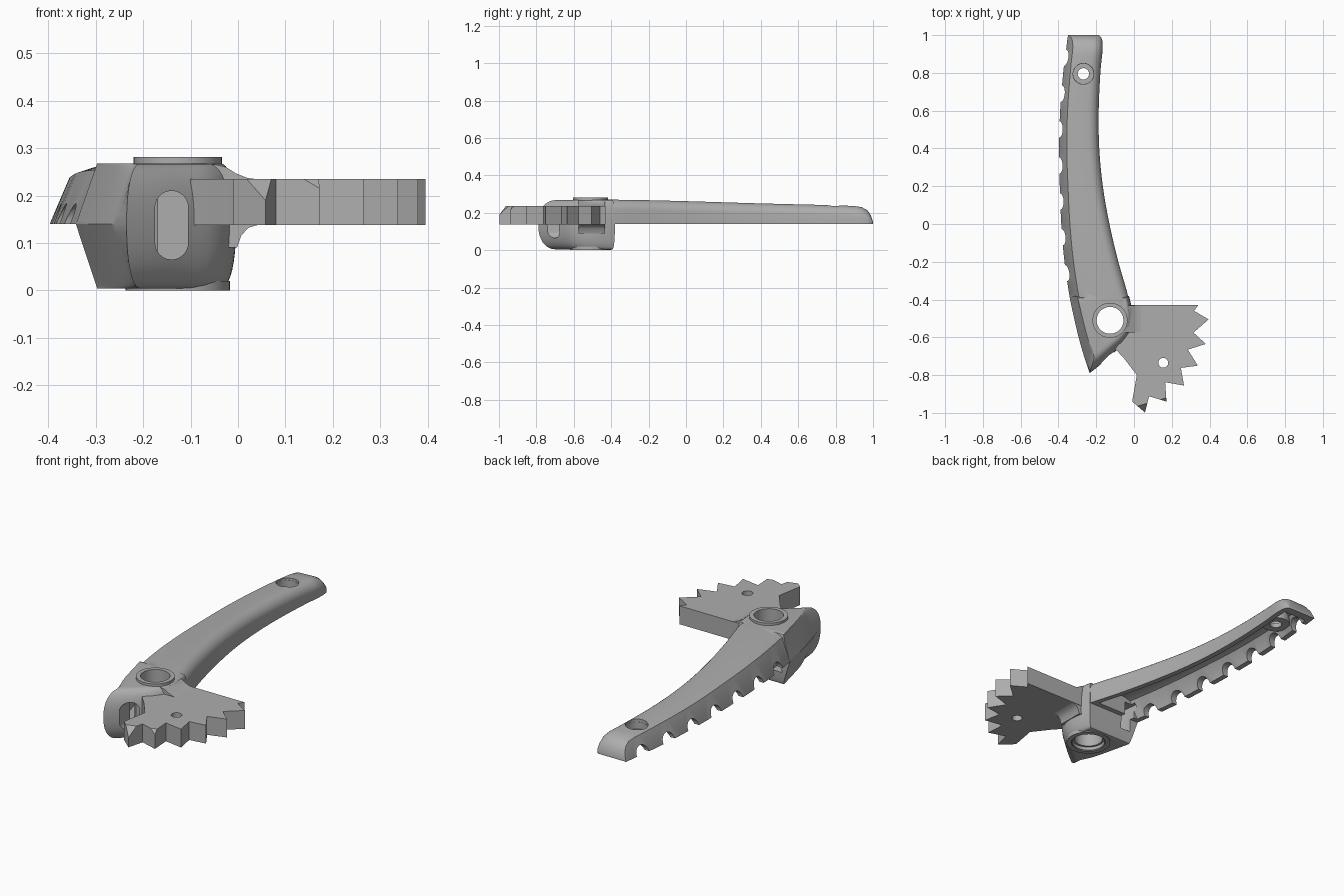
import bpy, bmesh, math
from mathutils import Vector

cube = bpy.data.objects.get("Cube")
if cube:
    bpy.data.objects.remove(cube, do_unlink=True)

grey = bpy.data.materials.new("plain_grey")
grey.use_nodes = True
tone = (0.42, 0.42, 0.42, 1)
grey.diffuse_color = tone
grey.node_tree.nodes["Principled BSDF"].inputs["Base Color"].default_value = tone


def loft(name, rings, wrap=False):
    """Skin a row of equal point rings; cap the ends unless it wraps."""
    bm = bmesh.new()
    rows = [[bm.verts.new(p) for p in ring] for ring in rings]
    n = len(rows[0])
    pairs = list(zip(rows, rows[1:])) + ([(rows[-1], rows[0])] if wrap else [])
    for a, b in pairs:
        for i in range(n):
            j = (i + 1) % n
            bm.faces.new((a[i], a[j], b[j], b[i]))
    if not wrap:
        bm.faces.new(rows[0])
        bm.faces.new(rows[-1])
    bmesh.ops.recalc_face_normals(bm, faces=bm.faces)
    mesh = bpy.data.meshes.new(name)
    bm.to_mesh(mesh)
    bm.free()
    mesh.materials.append(grey)
    ob = bpy.data.objects.new(name, mesh)
    bpy.context.collection.objects.link(ob)
    return ob


def spline(points, steps):
    """Catmull-Rom resampling of tuples of any length."""
    pts = [Vector(p) for p in points]
    out = []
    for i in range(len(pts) - 1):
        a, b = pts[max(i - 1, 0)], pts[i]
        c, d = pts[i + 1], pts[min(i + 2, len(pts) - 1)]
        for s in range(steps):
            t = s / steps
            out.append(0.5 * (2 * b + (c - a) * t + (2 * a - 5 * b + 4 * c - d) * t ** 2
                              + (3 * b - a - 3 * c + d) * t ** 3))
    return out + [pts[-1]]


def circle(x, y, z, r, n=48):
    return [(x + r * math.cos(k * math.tau / n), y + r * math.sin(k * math.tau / n), z)
            for k in range(n)]


def upright(name, x, y, r, z0, z1):
    return loft(name, [circle(x, y, z0, r), circle(x, y, z1, r)])


def prism(name, outline, z0, z1):
    return loft(name, [[(x, y, z) for x, y in outline] for z in (z0, z1)])


def prism_y(name, outline, y0, y1):
    return loft(name, [[(x, y, z) for x, z in outline] for y in (y0, y1)])


def combine(target, tool, operation):
    mod = target.modifiers.new("combine", "BOOLEAN")
    mod.operation, mod.solver, mod.object = operation, "EXACT", tool
    bpy.ops.object.select_all(action="DESELECT")
    bpy.context.view_layer.objects.active = target
    target.select_set(True)
    bpy.ops.object.modifier_apply(modifier=mod.name)
    bpy.data.objects.remove(tool, do_unlink=True)


# Arm stations: y, left edge, right edge, top height
BASE = 0.14
stations = spline([
    (-.55, -.305, -.012, .269), (-.4, -.338, -.027, .27), (-.2, -.368, -.083, .267),
    (0, -.385, -.13, .262), (.2, -.393, -.165, .256), (.4, -.397, -.184, .25),
    (.6, -.391, -.187, .245), (.8, -.375, -.178, .24), (.9, -.363, -.168, .236)], 4)
tail = [(.94, -.357, -.166, .23), (.97, -.354, -.168, .213),
        (.988, -.351, -.173, .188), (1.0, -.35, -.185, .15)]


def section(y, left, right, top, inset=0, low=BASE):
    """Slanted left flank, slightly crowned top, rounded right shoulder."""
    rise = (top - BASE) / 0.12
    top -= inset
    left, right = left + inset, right - inset
    rad = min(0.055, (top - BASE) * 0.8)
    pts = [(left, low), (left, BASE + .001), (left + .045 * rise, top - .014 * rise),
           (left + .075 * rise, top - .004 * rise)]
    for k in range(9):
        a = math.pi / 2 * (1 - k / 8)
        pts.append((right - rad + rad * math.cos(a), top - rad + rad * math.sin(a)))
    pts.append((right, low))
    return [(x, y, z) for x, z in pts]


arm = loft("lever_arm", [section(*s) for s in stations + [Vector(t) for t in tail]])

# Hub: right and front run, then left run; x, y, shift at top and bottom
front = spline([(-.235, -.79, .03, .1), (-.17, -.738, -.025, .06), (-.1, -.675, -.035, .045),
                (-.045, -.622, -.04, .03), (-.012, -.56, -.04, .01), (-.004, -.5, -.035, 0),
                (-.012, -.44, -.03, 0), (-.027, -.38, -.02, -.015)], 3)
flank = spline([(-.342, -.38, .045, -.015), (-.317, -.5, .045, 0), (-.288, -.62, .045, .01),
                (-.26, -.715, .045, .05)], 3)
hub_rings = []
for i in range(21):
    t = math.sin(math.pi * (i / 20 - .5))
    f = 1 - max(0, 1 - abs(t) ** 2.3) ** (1 / 2.3)
    z = BASE + t * (.136 if t < 0 else .128)
    hub_rings.append([(x + dx * f, y + dy * f, z) for x, y, dx, dy in front]
                     + [(x + dx * abs(t), y + dy * f, z) for x, y, dx, dy in flank])
hub = loft("hub", hub_rings)
combine(arm, hub, "UNION")

# Blended neck between hub and toothed plate
neck = prism_y("neck", [(-.1, .266), (-.05, .266), (-.025, .26), (-.005, .247), (.02, .237),
                        (.045, .234), (.045, .139), (.022, .132), (.007, .116), (-.002, .09),
                        (-.1, .09)], -.575, -.432)
combine(arm, neck, "UNION")

# Hollow underside
inner = [s for s in stations if s[0] > -.37] + [Vector((.955, -.355, -.166, .228))]
combine(arm, loft("hollow", [section(*s, inset=.028, low=.1) for s in inner]), "DIFFERENCE")

# Pivot bore and end screw hole
PX, PY = -.127, -.51
EX, EY = -.268, .795
combine(arm, upright("bore", PX, PY, .082, -.1, .4), "DIFFERENCE")
combine(arm, upright("screw_hole", EX, EY, .055, .1, .4), "DIFFERENCE")

# Cable slot in the nose and the passage behind it
slot_shape = []
for k in range(26):
    a = math.pi * (k if k < 13 else k - 1) / 12
    slot_shape.append((-.14 + .035 * math.cos(a), (.175 if k < 13 else .1) + .035 * math.sin(a)))
combine(arm, prism_y("slot", slot_shape, -.9, -.61), "DIFFERENCE")
passage = [(-.16, -.66), (-.232, -.62), (-.285, -.45), (-.3, -.33), (-.24, -.33),
           (-.228, -.45), (-.2, -.58), (-.16, -.62)]
combine(arm, prism("passage", passage, .07, .21), "DIFFERENCE")

# Finger notches along the left rim
for k in range(7):
    y = .88 - .19 * k
    ring = circle(y, BASE, 0, .043, 32)
    notch = loft("notch", [[(x, a, b) for a, b, _ in ring] for x in (-.5, -.31)])
    combine(arm, notch, "DIFFERENCE")


def lathe(name, x, y, profile):
    return loft(name, [circle(x, y, z, r) for r, z in profile], wrap=True)


# Pivot sleeve with collars, and the recessed boss at the arm's end
sleeve = lathe("pivot_sleeve", PX, PY, [
    (.086, 0), (.086, .022), (.071, .022), (.071, .281), (.093, .281), (.093, .02),
    (.11, .02), (.11, 0)])
boss = lathe("end_boss", EX, EY, [
    (.03, .165), (.03, .19), (.054, .19), (.054, .225), (.07, .225), (.07, .165)])

# Toothed plate with a bevelled last tooth and a small hole
teeth = [(-.03, -.43), (.34, -.43), (.318, -.46), (.395, -.505), (.315, -.575), (.38, -.635),
         (.285, -.665), (.338, -.75), (.248, -.762), (.265, -.855), (.165, -.838),
         (.172, -.94), (.08, -.912), (.058, -.998), (-.01, -.94), (.015, -.8),
         (-.05, -.715), (-.1, -.66), (-.03, -.58)]
plate = prism("toothed_plate", teeth, .138, .235)
bm = bmesh.new()
bm.from_mesh(plate.data)
cut = bmesh.ops.bisect_plane(bm, geom=bm.verts[:] + bm.edges[:] + bm.faces[:],
                             plane_co=(.05, -.955, .235), plane_no=(.2, -.7, .7),
                             clear_outer=True)
rim = [e for e in cut["geom_cut"] if isinstance(e, bmesh.types.BMEdge)]
bmesh.ops.holes_fill(bm, edges=rim)
bmesh.ops.recalc_face_normals(bm, faces=bm.faces)
bm.to_mesh(plate.data)
bm.free()
combine(plate, upright("pin_hole", .155, -.735, .026, 0, .4), "DIFFERENCE")

# Smooth rounded areas, keep crisp edges
bpy.ops.object.select_all(action="DESELECT")
for ob in (arm, sleeve, boss, plate):
    ob.select_set(True)
    bpy.context.view_layer.objects.active = ob
bpy.ops.object.shade_smooth_by_angle(angle=math.radians(32))
